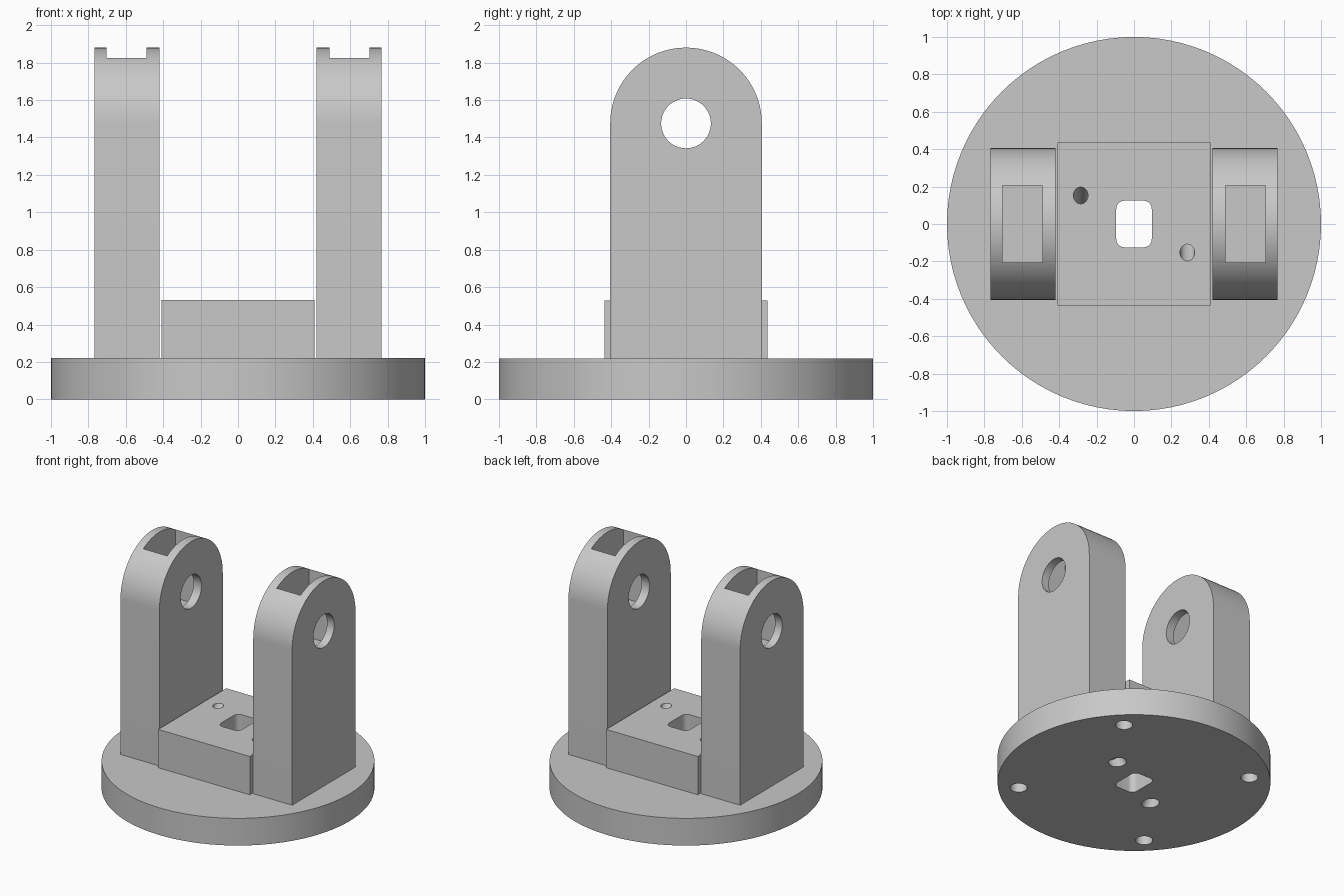
import bpy, bmesh, math
from mathutils import Matrix, Vector

if "Cube" in bpy.data.objects:
    bpy.data.objects.remove(bpy.data.objects["Cube"], do_unlink=True)

grey = bpy.data.materials.new("light_grey")
grey.use_nodes = True
colour = (0.58, 0.58, 0.58, 1)
grey.diffuse_color = colour
grey.node_tree.nodes["Principled BSDF"].inputs["Base Color"].default_value = colour

BASE_TOP, BLOCK_TOP = 0.22, 0.53
PIVOT_Z, ARM_RADIUS = 1.475, 0.405
TILT = math.radians(30)


def prism(name, outline, low, high, axis="z"):
    """Extrude a closed outline along z (outline is x, y) or x (outline is y, z)."""
    bm = bmesh.new()
    place = (lambda p, h: (p[0], p[1], h)) if axis == "z" else (lambda p, h: (h, p[0], p[1]))
    rings = [[bm.verts.new(place(p, h)) for p in outline] for h in (low, high)]
    count = len(outline)
    for ring in rings:
        bm.faces.new(ring)
    for i in range(count):
        j = (i + 1) % count
        bm.faces.new((rings[0][i], rings[0][j], rings[1][j], rings[1][i]))
    bmesh.ops.recalc_face_normals(bm, faces=bm.faces)
    mesh = bpy.data.meshes.new(name)
    bm.to_mesh(mesh)
    bm.free()
    mesh.materials.append(grey)
    obj = bpy.data.objects.new(name, mesh)
    bpy.context.collection.objects.link(obj)
    return obj


def arc(cx, cy, r, start, end, steps):
    angles = [math.radians(start + (end - start) * i / steps) for i in range(steps + 1)]
    return [(cx + r * math.cos(a), cy + r * math.sin(a)) for a in angles]


def circle(cx, cy, r, steps=48):
    return arc(cx, cy, r, 0, 360, steps)[:-1]


def rectangle(cx, cy, hx, hy):
    return [(cx - hx, cy - hy), (cx + hx, cy - hy), (cx + hx, cy + hy), (cx - hx, cy + hy)]


def rounded_rectangle(hx, hy, r):
    points = []
    for i, (sx, sy) in enumerate([(1, 1), (-1, 1), (-1, -1), (1, -1)]):
        points += arc(sx * (hx - r), sy * (hy - r), r, 90 * i, 90 * i + 90, 8)
    return points


def finish(obj, cutters):
    """Cut every cutter from the part, then smooth its curved faces."""
    for cutter in cutters:
        mod = obj.modifiers.new("cut", "BOOLEAN")
        mod.operation, mod.solver, mod.object = "DIFFERENCE", "EXACT", cutter
    bpy.ops.object.select_all(action="DESELECT")
    obj.select_set(True)
    bpy.context.view_layer.objects.active = obj
    for mod in list(obj.modifiers):
        bpy.ops.object.modifier_apply(modifier=mod.name)
    bpy.ops.object.shade_smooth_by_angle(angle=math.radians(30))


# Main parts
base = prism("base_disc", circle(0, 0, 1, 96), 0, BASE_TOP)
block = prism("centre_block", rectangle(0, 0, 0.41, 0.435), BASE_TOP, BLOCK_TOP)

# Rounded window and slanted screw holes through block and base
through = [prism("window_cutter", rounded_rectangle(0.095, 0.125, 0.045), -0.1, 0.7)]
counterbores = []
for side in (1, -1):
    turn = Matrix.Rotation(side * TILT, 4, "X")
    screw = prism("screw_cutter", circle(0, 0, 0.039), -0.5, 0.5)
    screw.matrix_world = Matrix.Translation((side * 0.285, 0, BLOCK_TOP / 2)) @ turn
    through.append(screw)
    foot_y = side * math.tan(TILT) * BLOCK_TOP / 2
    bore = prism("counterbore_cutter", circle(0, 0, 0.06), -0.12, 0.12)
    bore.matrix_world = Matrix.Translation(Vector((side * 0.285, foot_y, 0))) @ turn
    counterbores.append(bore)

# Blind mounting holes in the underside
blind = [prism("mount_cutter", circle(sx * 0.6, sy * 0.6, 0.0625), -0.1, 0.12)
         for sx in (1, -1) for sy in (1, -1)]
bpy.context.view_layer.update()
finish(base, through + counterbores + blind)
finish(block, through)

# Round-topped arms, each with a pivot hole and a pocket open at the top
arm_outline = [(-ARM_RADIUS, BASE_TOP), (ARM_RADIUS, BASE_TOP)]
arm_outline += arc(0, PIVOT_Z, ARM_RADIUS, 0, 180, 48)
pivot = prism("pivot_cutter", circle(0, PIVOT_Z, 0.133), -1, 1, "x")
helpers = through + counterbores + blind + [pivot]
for label, side in (("left_arm", 1), ("right_arm", -1)):
    arm = prism(label, arm_outline, side * 0.42, side * 0.768, "x")
    pocket = prism("pocket_cutter", rectangle(side * 0.597, 0, 0.107, 0.205), 1.27, 2.1)
    helpers.append(pocket)
    bpy.context.view_layer.update()
    finish(arm, [pocket, pivot])

for helper in helpers:
    bpy.data.objects.remove(helper, do_unlink=True)
